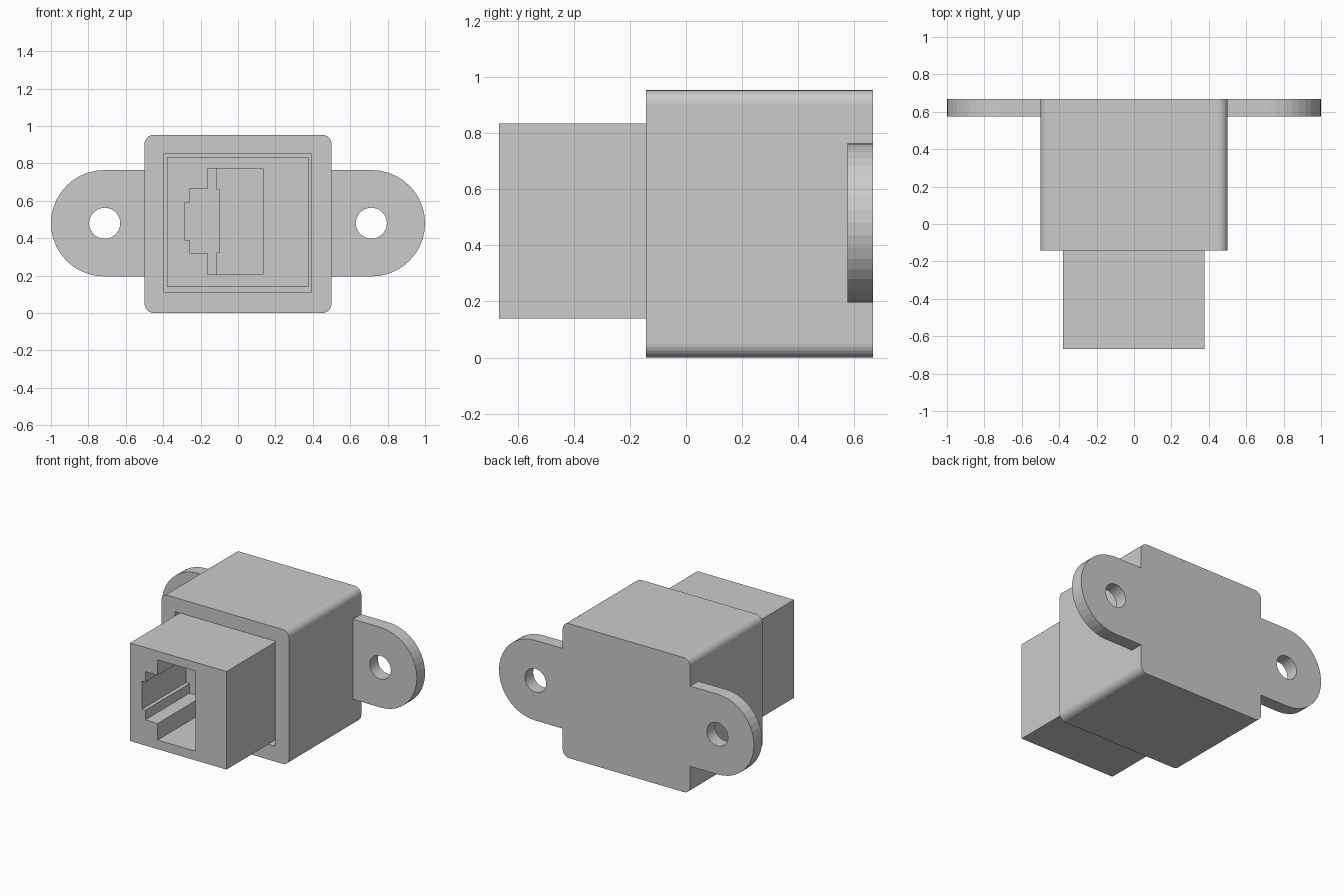
import bpy, bmesh
from math import cos, sin, pi

cube = bpy.data.objects.get("Cube")
if cube:
    bpy.data.objects.remove(cube, do_unlink=True)

grey = bpy.data.materials.new("plain grey")
grey.use_nodes = True
colour = (0.6, 0.6, 0.6, 1)
grey.diffuse_color = colour
grey.node_tree.nodes["Principled BSDF"].inputs["Base Color"].default_value = colour

FRONT, BACK = -0.667, 0.667
MID = 0.48          # height of the mounting holes


def prism(name, outline, y0, y1):
    """Extrude an x-z outline from y0 to y1."""
    bm = bmesh.new()
    face = bm.faces.new([bm.verts.new((x, y0, z)) for x, z in outline])
    new = bmesh.ops.extrude_face_region(bm, geom=[face])["geom"]
    bmesh.ops.translate(bm, vec=(0, y1 - y0, 0),
                        verts=[v for v in new if isinstance(v, bmesh.types.BMVert)])
    bmesh.ops.recalc_face_normals(bm, faces=bm.faces)
    mesh = bpy.data.meshes.new(name)
    bm.to_mesh(mesh)
    bm.free()
    mesh.materials.append(grey)
    obj = bpy.data.objects.new(name, mesh)
    bpy.context.collection.objects.link(obj)
    return obj


def rect(x0, x1, z0, z1):
    return [(x0, z0), (x1, z0), (x1, z1), (x0, z1)]


def arc(cx, cz, r, start, sweep, steps):
    return [(cx + r * cos(start + sweep * i / steps),
             cz + r * sin(start + sweep * i / steps)) for i in range(steps + 1)]


def rounded_rect(x0, x1, z0, z1, r):
    corners = [(x1 - r, z0 + r, -pi / 2), (x1 - r, z1 - r, 0),
               (x0 + r, z1 - r, pi / 2), (x0 + r, z0 + r, pi)]
    return [p for cx, cz, a in corners for p in arc(cx, cz, r, a, pi / 2, 6)]


def combine(target, other, operation):
    """Apply a boolean and remove the helper."""
    other.hide_render = True
    mod = target.modifiers.new("combine", "BOOLEAN")
    mod.operation, mod.solver, mod.object = operation, "EXACT", other
    bpy.context.view_layer.update()
    graph = bpy.context.evaluated_depsgraph_get()
    result = bpy.data.meshes.new_from_object(target.evaluated_get(graph))
    target.modifiers.clear()
    target.data = result
    bpy.data.objects.remove(other, do_unlink=True)


# Housing with rounded long edges
housing = prism("housing", rounded_rect(-0.5, 0.5, 0, 0.953, 0.05), -0.143, BACK)

# Mounting ears: one round-ended plate through the back of the housing
plate = (arc(0.716, MID, 0.284, -pi / 2, pi, 20)
         + arc(-0.716, MID, 0.284, pi / 2, pi, 20))
combine(housing, prism("mounting_ears", plate, 0.575, BACK), "UNION")
for side in (-1, 1):
    hole = arc(side * 0.713, MID, 0.083, 0, 2 * pi, 28)[:-1]
    combine(housing, prism("screw_hole", hole, 0.5, 0.75), "DIFFERENCE")

# Pocket that holds the socket
combine(housing, prism("pocket", rect(-0.395, 0.39, 0.11, 0.853), -0.3, 0.54),
        "DIFFERENCE")

# Socket block
socket = prism("socket", rect(-0.38, 0.377, 0.14, 0.835), FRONT, 0.54)

# Stepped plug opening with its latch channel on one side
lower = [(0.135, 0.205), (-0.163, 0.205), (-0.163, 0.322), (-0.26, 0.322),
         (-0.26, 0.39), (-0.287, 0.39)]
upper = [(-0.287, 0.59), (-0.26, 0.59), (-0.26, 0.664), (-0.163, 0.664),
         (-0.163, 0.773), (0.135, 0.773)]
combine(socket, prism("plug_opening", lower + upper, FRONT - 0.1, -0.17), "DIFFERENCE")

# Narrower deep end of the opening
deep = [(0.135, 0.205), (-0.115, 0.205), (-0.115, 0.322), (-0.1, 0.322),
        (-0.1, 0.664), (-0.115, 0.664), (-0.115, 0.773), (0.135, 0.773)]
combine(socket, prism("deep_opening", deep, -0.2, 0.0), "DIFFERENCE")
